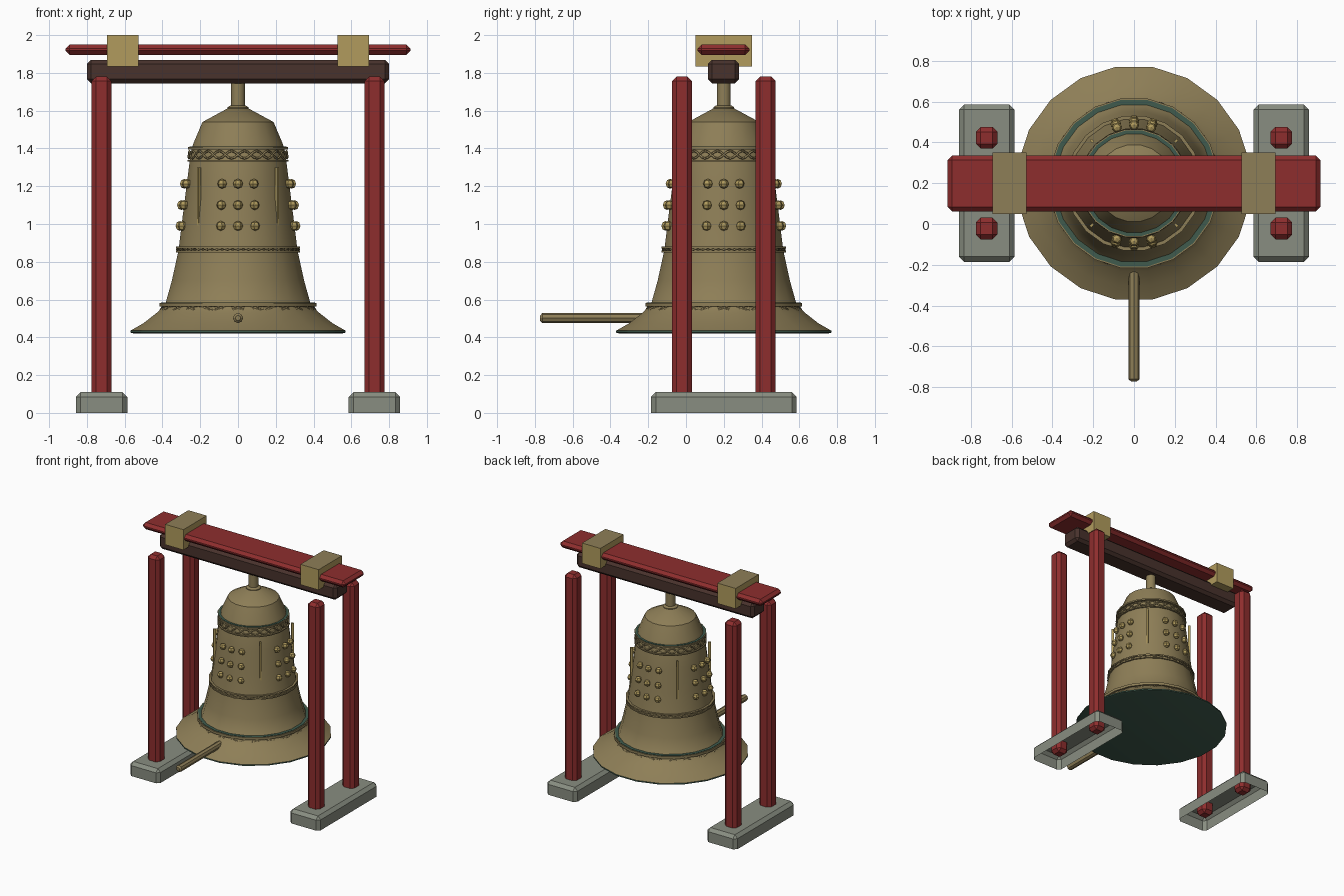
import bpy, bmesh, math
from mathutils import Vector, Matrix

if "Cube" in bpy.data.objects:
    bpy.data.objects.remove(bpy.data.objects["Cube"])

CY = 0.2      # depth of the bell axis
SIDES = 20
TURN = math.pi / SIDES


def material(name, rgb):
    m = bpy.data.materials.new(name)
    m.use_nodes = True
    m.diffuse_color = (*rgb, 1)
    bsdf = m.node_tree.nodes["Principled BSDF"]
    bsdf.inputs["Base Color"].default_value = (*rgb, 1)
    return m


red = material("red lacquer", (0.27, 0.027, 0.027))
wood = material("dark wood", (0.065, 0.032, 0.025))
stone = material("grey stone", (0.25, 0.27, 0.22))
bronze = material("bronze", (0.27, 0.21, 0.095))
gold = material("pale gold", (0.44, 0.33, 0.11))
patina = material("green patina", (0.05, 0.105, 0.075))


def finish(name, bm, mats, smooth=False):
    me = bpy.data.meshes.new(name)
    bmesh.ops.recalc_face_normals(bm, faces=bm.faces[:])
    bm.to_mesh(me)
    bm.free()
    ob = bpy.data.objects.new(name, me)
    bpy.context.scene.collection.objects.link(ob)
    for m in mats:
        me.materials.append(m)
    if smooth:
        bpy.ops.object.select_all(action='DESELECT')
        ob.select_set(True)
        bpy.context.view_layer.objects.active = ob
        bpy.ops.object.shade_smooth_by_angle(angle=math.radians(35))
    return ob


def box(name, centre, size, mat, bevel=0.0, hollow=False):
    bm = bmesh.new()
    bmesh.ops.create_cube(bm, size=1)
    bmesh.ops.scale(bm, vec=size, verts=bm.verts)
    if hollow:
        under = [f for f in bm.faces if f.calc_center_median().z < -size[2] * 0.49]
        bmesh.ops.delete(bm, geom=under, context='FACES')
    if bevel:
        edges = [e for e in bm.edges if not e.is_boundary]
        bmesh.ops.bevel(bm, geom=edges, offset=bevel, segments=1, affect='EDGES')
    bmesh.ops.translate(bm, vec=centre, verts=bm.verts)
    return finish(name, bm, [mat])


def lathe(name, profile, mats, sides=SIDES, closed=False):
    """Turn (radius, height) points round the bell axis."""
    bm = bmesh.new()
    rings = []
    for r, z in profile:
        ring = []
        for i in range(sides):
            a = 2 * math.pi * i / sides + TURN
            k = r / math.cos(math.pi / sides)
            ring.append(bm.verts.new((k * math.cos(a), CY + k * math.sin(a), z)))
        rings.append(ring)
    pairs = list(zip(rings, rings[1:]))
    if closed:
        pairs.append((rings[-1], rings[0]))
    for lo, hi in pairs:
        for i in range(sides):
            j = (i + 1) % sides
            bm.faces.new((lo[i], lo[j], hi[j], hi[i]))
    if not closed:
        bm.faces.new(rings[0][::-1])
        bm.faces.new(rings[-1])
    return finish(name, bm, mats, True)


def hoop(name, r, z, half_w, half_h, mat):
    lathe(name, [(r - half_w, z - half_h), (r + half_w, z - half_h),
                 (r + half_w, z + half_h), (r - half_w, z + half_h)], [mat], closed=True)


def braid(name, r, z, swing, waves, thick, taper=0.0):
    """Two crossing wavy cords round the bell."""
    cu = bpy.data.curves.new(name, 'CURVE')
    cu.dimensions = '3D'
    cu.bevel_depth = thick
    cu.bevel_resolution = 0
    count = waves * 8
    for sign in (-1, 1):
        sp = cu.splines.new('POLY')
        sp.points.add(count - 1)
        sp.use_cyclic_u = True
        for i, p in enumerate(sp.points):
            a = 2 * math.pi * i / count
            h = sign * swing * math.sin(a * waves)
            k = r - h * taper
            p.co = (k * math.cos(a), CY + k * math.sin(a), z + h, 1)
    cu.materials.append(bronze)
    ob = bpy.data.objects.new(name, cu)
    bpy.context.scene.collection.objects.link(ob)


# Frame: stone feet, posts, beam, ridge plank and its blocks
for side, sx in (("left", 1), ("right", -1)):
    box(f"{side}_stone_foot", (sx * 0.722, CY, 0.055), (0.272, 0.77, 0.11), stone, 0.025, True)
    for end, y in (("front", -0.022), ("back", 0.422)):
        box(f"{side}_{end}_post", (sx * 0.722, y, 0.9), (0.106, 0.106, 1.76), red, 0.024)
    block = box(f"{side}_ridge_block", (sx * 0.61, CY, 1.917), (0.165, 0.3, 0.166), gold)
    block.data.materials.append(bronze)
    for f in block.data.polygons:
        f.material_index = int(f.normal.z > 0.5)
box("cross_beam", (0, CY - 0.002, 1.807), (1.6, 0.165, 0.125), wood, 0.022)
box("ridge_plank", (0, CY - 0.002, 1.923), (1.826, 0.275, 0.055), red, 0.022)

# Bell body with a closed patina underside
body = lathe("bell_body", [(0.55, 0.42), (0.57, 0.425), (0.57, 0.435), (0.5, 0.475), (0.43, 0.53),
                           (0.385, 0.575), (0.35, 0.7), (0.315, 0.86), (0.293, 1.04), (0.27, 1.22),
                           (0.25, 1.38), (0.235, 1.43), (0.188, 1.54), (0.055, 1.612)],
             [bronze, patina])
for f in body.data.polygons:
    if f.center.z < 0.432:
        f.material_index = 1
lathe("hanger_collar", [(0.055, 1.605), (0.055, 1.618), (0.04, 1.628)], [bronze])
lathe("hanger_rod", [(0.036, 1.6), (0.036, 1.76)], [bronze], 12)

# Raised bands
hoop("lower_band", 0.4, 0.572, 0.015, 0.01, bronze)
hoop("lower_band_patina", 0.396, 0.583, 0.012, 0.002, patina)
hoop("middle_band_bottom", 0.317, 0.854, 0.012, 0.005, bronze)
hoop("middle_band_top", 0.317, 0.876, 0.012, 0.005, bronze)
hoop("upper_band_bottom", 0.257, 1.335, 0.01, 0.004, bronze)
hoop("upper_band_top", 0.25, 1.401, 0.014, 0.006, bronze)
hoop("upper_band_patina", 0.248, 1.408, 0.01, 0.002, patina)
braid("lower_braid", 0.404, 0.555, 0.012, 14, 0.006, 0.6)
braid("middle_braid", 0.322, 0.865, 0.007, 18, 0.005)
braid("upper_braid", 0.26, 1.367, 0.02, 12, 0.006, 0.1)

# Studs in four groups of nine
bm = bmesh.new()
for quarter in range(4):
    for step in (-1, 0, 1):
        a = quarter * math.pi / 2 + step * 0.3
        for r, z in ((0.308, 0.99), (0.3, 1.1), (0.285, 1.213)):
            spot = Vector((r * math.cos(a), CY + r * math.sin(a), z))
            bmesh.ops.create_uvsphere(bm, u_segments=6, v_segments=4, radius=0.026,
                                      matrix=Matrix.Translation(spot) @ Matrix.Rotation(a, 4, 'Z'))
finish("studs", bm, [gold])

# Upright ribs between the stud groups
for i in range(4):
    a = math.pi / 4 + i * math.pi / 2
    rib = box(f"rib_{i + 1}", (0, 0, 0), (0.02, 0.012, 0.34), gold)
    rib.location = (0.292 * math.cos(a), CY + 0.292 * math.sin(a), 1.13)
    rib.rotation_euler = (0, 0, a)

# Striking pole with chamfered tip
bm = bmesh.new()
bmesh.ops.create_cone(bm, cap_ends=True, segments=8, radius1=0.027, radius2=0.027, depth=0.57)
caps = [e for e in bm.edges if abs(e.verts[0].co.z - e.verts[1].co.z) < 0.01]
bmesh.ops.bevel(bm, geom=caps, offset=0.012, segments=1, affect='EDGES')
bmesh.ops.transform(bm, verts=bm.verts,
                    matrix=Matrix.Translation((0, -0.487, 0.502)) @ Matrix.Rotation(math.pi / 2, 4, 'X'))
finish("striking_pole", bm, [bronze])
